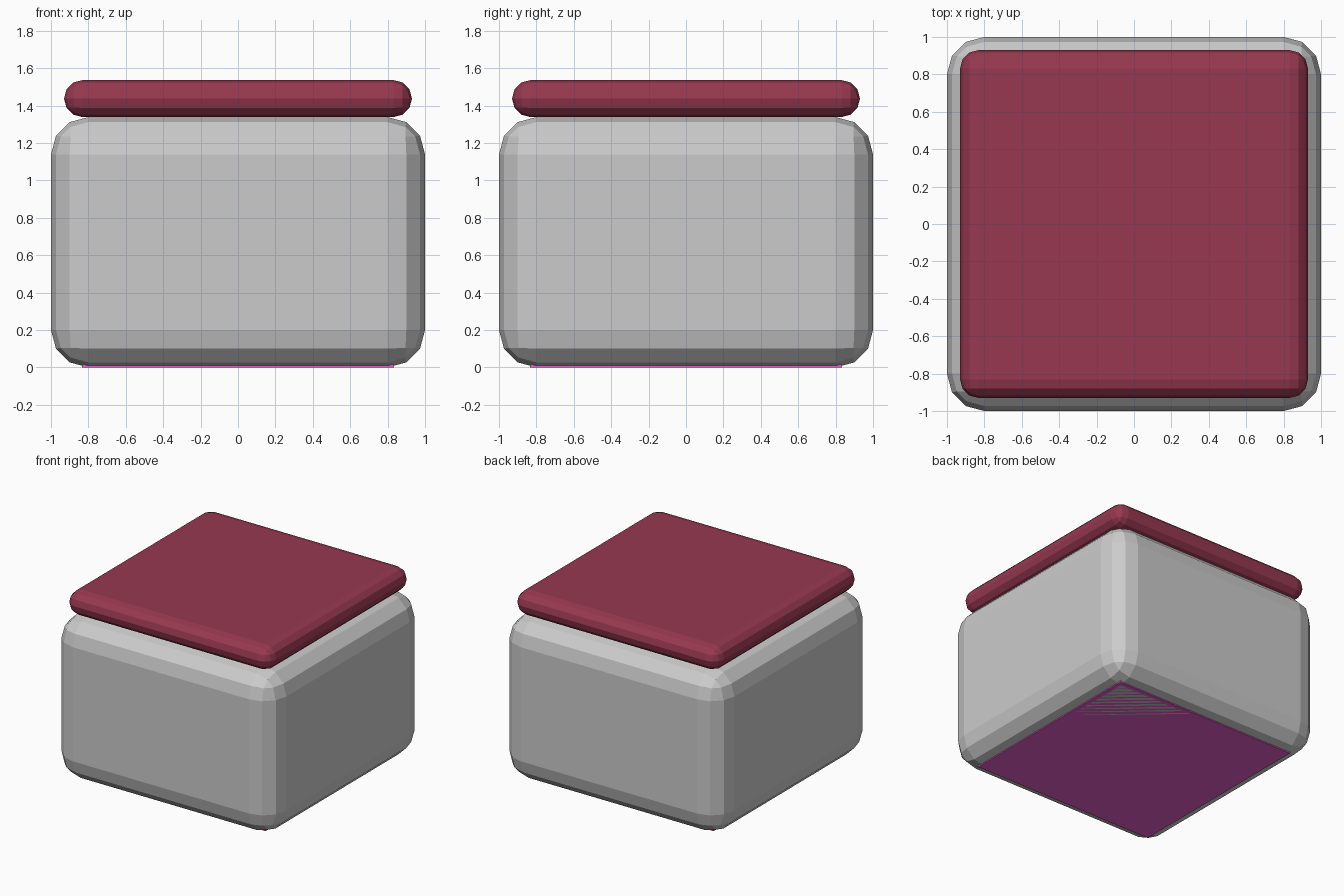
import bpy

if "Cube" in bpy.data.objects:
    bpy.data.objects.remove(bpy.data.objects["Cube"])


def material(name, rgb):
    m = bpy.data.materials.new(name)
    m.diffuse_color = (*rgb, 1)
    m.use_nodes = True
    m.node_tree.nodes["Principled BSDF"].inputs["Base Color"].default_value = m.diffuse_color
    return m


def block(name, half, z0, z1, bevel=0, mat=None):
    bpy.ops.mesh.primitive_cube_add(size=2, location=(0, 0, (z0 + z1) / 2))
    ob = bpy.context.object
    ob.name = name
    ob.scale = (half, half, (z1 - z0) / 2)
    bpy.ops.object.transform_apply(location=False, rotation=False, scale=True)
    if bevel:
        b = ob.modifiers.new("rounded_edges", "BEVEL")
        b.width = bevel
        b.segments = 3
    if mat:
        ob.data.materials.append(mat)
    return ob


# Chunky rounded body
block("body", 1.0, 0.0, 1.338, 0.2)
# Thin lid with fully rounded rim
block("lid", 0.93, 1.338, 1.536, 0.0985, material("dark_red", (0.31, 0.04, 0.08)))
# Thin plate flush with the underside
block("base_plate", 0.833, 0.0, 0.014, 0, material("magenta", (0.8, 0.12, 0.6)))
